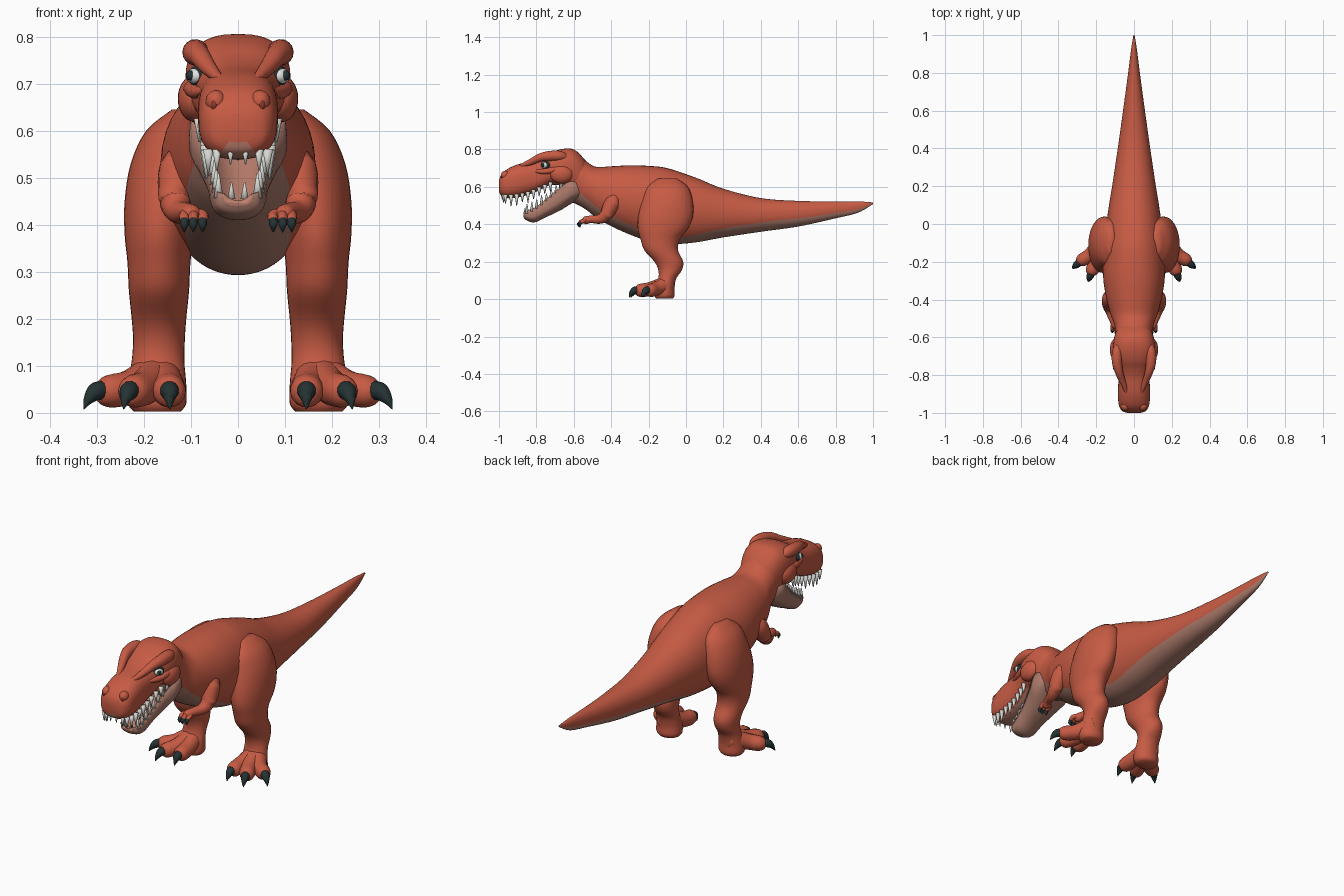
import bpy, bmesh, math
from mathutils import Vector, Matrix

if "Cube" in bpy.data.objects:
    bpy.data.objects.remove(bpy.data.objects["Cube"])


def material(name, rgb):
    m = bpy.data.materials.new(name)
    m.diffuse_color = (*rgb, 1)
    m.use_nodes = True
    m.node_tree.nodes["Principled BSDF"].inputs["Base Color"].default_value = m.diffuse_color
    return m


RED = material("red skin", (0.57, 0.105, 0.058))
TAN = material("tan underside", (0.42, 0.20, 0.15))
MOUTH = material("mouth pink", (0.52, 0.22, 0.16))
TOOTH = material("tooth white", (0.68, 0.68, 0.64))
CLAW = material("claw dark", (0.018, 0.032, 0.033))
WHITE = material("eye white", (0.75, 0.75, 0.72))
DARK_RED = material("dark red", (0.25, 0.04, 0.025))


def finish(name, bm, mats, mirror=False):
    bmesh.ops.recalc_face_normals(bm, faces=bm.faces[:])
    for f in bm.faces:
        f.smooth = True
    me = bpy.data.meshes.new(name)
    bm.to_mesh(me)
    bm.free()
    ob = bpy.data.objects.new(name, me)
    bpy.context.collection.objects.link(ob)
    for m in mats:
        me.materials.append(m)
    if mirror:
        ob.modifiers.new("mirror", 'MIRROR').use_mirror_merge = False
    return ob


def smooth(stations, steps):
    """Catmull-Rom curve through stations of any number of values."""
    p = [stations[0]] + list(stations) + [stations[-1]]
    out = []
    for i in range(1, len(p) - 2):
        for k in range(steps):
            t = k / steps
            out.append([0.5 * (2 * b + (c - a) * t + (2 * a - 5 * b + 4 * c - d) * t * t
                               + (3 * b - a - 3 * c + d) * t ** 3)
                        for a, b, c, d in zip(*p[i - 1:i + 3])])
    return out + [list(stations[-1])]


def skin(name, rings, mats, mirror=False, lower=0):
    """Bridge rings; the first 'lower' strips take the second material."""
    bm = bmesh.new()
    vs = [[bm.verts.new(c) for c in r] for r in rings]
    n = len(vs[0])
    for a, b in zip(vs, vs[1:]):
        for j in range(n):
            f = bm.faces.new((a[j], a[(j + 1) % n], b[(j + 1) % n], b[j]))
            f.material_index = 1 if j < lower else 0
    bm.faces.new(vs[0])
    bm.faces.new(vs[-1])
    return finish(name, bm, mats, mirror)


def lengthwise(name, stations, mats, power, split, n=48, shape=None):
    """Loft along y from (y, top, bottom, half width); split = colour edge on each ring."""
    rings, low = [], n // 3
    for y, top, bot, hw in smooth(stations, 6):
        beta = -math.asin(split(y))
        ring = []
        for j in range(n):
            if j < low:
                t = math.pi + beta + (math.pi - 2 * beta) * j / low
            else:
                t = -beta + (math.pi + 2 * beta) * (j - low) / (n - low)
            c, s = math.cos(t), math.sin(t)
            u = math.copysign(abs(c) ** (2 / power), c)
            v = math.copysign(abs(s) ** (2 / power), s)
            if shape:
                u, v = shape(u, v)
            ring.append((u * hw, y, (top + bot) / 2 + v * (top - bot) / 2))
        rings.append(ring)
    return skin(name, rings, mats, lower=low)


def limb(name, pts, mat, n=16, steps=4):
    """Mirrored round tube along (x, y, z, radius)."""
    sm = smooth(pts, steps)
    rings = []
    for i, p in enumerate(sm):
        d = Vector(sm[min(i + 1, len(sm) - 1)][:3]) - Vector(sm[max(i - 1, 0)][:3])
        d.normalize()
        a = Vector((0.3, 0.2, 1)) if abs(d.z) < 0.8 else Vector((1, 0, 0))
        u = d.cross(a).normalized()
        w = d.cross(u)
        rings.append([Vector(p[:3]) + max(p[3], 0.0005) * (u * math.cos(k * math.tau / n)
                      + w * math.sin(k * math.tau / n)) for k in range(n)])
    return skin(name, rings, [mat], True)


def blob(name, loc, size, mat, rot=0.0):
    bm = bmesh.new()
    bmesh.ops.create_uvsphere(bm, u_segments=24, v_segments=14, radius=1,
                              matrix=Matrix.Translation(loc) @ Matrix.Rotation(rot, 4, 'Z')
                              @ Matrix.Diagonal((*size, 1)))
    return finish(name, bm, [mat], True)


def at(stations, y):
    for a, b in zip(stations, stations[1:]):
        lo, hi = min(a[0], b[0]), max(a[0], b[0])
        if lo <= y <= hi:
            t = (y - a[0]) / (b[0] - a[0])
            return [p + (q - p) * t for p, q in zip(a, b)]


def teeth(name, spots):
    """Cones from (x, y, z, length, radius); negative length points down."""
    bm = bmesh.new()
    for x, y, z, h, r in spots:
        turn = Matrix.Rotation(math.pi if h < 0 else 0, 4, 'X')
        bmesh.ops.create_cone(bm, cap_ends=True, segments=10, radius1=r, radius2=r * 0.15, depth=abs(h),
                              matrix=Matrix.Translation((x, y, z + h / 2)) @ turn)
    return finish(name, bm, [TOOTH], True)


# Body, neck and tail
body = [(1.0, .517, .508, .003), (.92, .522, .462, .016), (.8, .522, .432, .031), (.6, .525, .388, .058),
        (.4, .54, .36, .086), (.2, .59, .33, .116), (.05, .65, .303, .14), (-.1, .70, .293, .158),
        (-.2, .712, .31, .165), (-.3, .715, .345, .162), (-.4, .71, .39, .145), (-.48, .707, .435, .124),
        (-.53, .735, .475, .105), (-.58, .78, .505, .097), (-.64, .79, .53, .09), (-.68, .76, .55, .05)]
lengthwise("body_and_tail", body, [RED, TAN], 2.1,
           lambda y: -.8 + .45 * min(1, max(0, abs(y + .1) - .1) / .5))

# Head with upper jaw
head = [(-1.0, .635, .575, .035), (-.99, .66, .555, .062), (-.96, .692, .54, .08), (-.9, .72, .543, .085),
        (-.82, .737, .565, .083), (-.77, .757, .588, .088), (-.72, .785, .61, .102), (-.66, .803, .605, .112),
        (-.6, .80, .58, .105), (-.55, .755, .57, .085), (-.52, .70, .60, .05)]
lengthwise("head", head, [RED, MOUTH], 2.6, lambda y: -.9)

# Lower jaw, hollow on top
jaw = [(-.87, .468, .44, .03), (-.855, .475, .422, .048), (-.81, .495, .41, .058), (-.75, .54, .437, .066),
       (-.68, .60, .47, .086), (-.63, .635, .50, .104), (-.58, .63, .53, .095), (-.54, .60, .55, .06)]


def trough(u, v):
    return (u, v) if v < 0 else (u, min(1, v * 3) - 1.2 * (1 - u * u))


lengthwise("lower_jaw", jaw, [MOUTH, TAN], 2.2, lambda y: .28, shape=trough)

# Teeth
upper = []
for i in range(9):
    y = -.965 + i * .03
    _, _, bot, hw = at(head, y)
    upper.append((hw * .82, y, bot + .018, -(.062 if i in (1, 2, 4) else .05), .012))
upper += [(.045, -.975, .56, -.045, .01), (.016, -.982, .56, -.032, .008)]
teeth("upper_teeth", upper)
lower = []
for i in range(8):
    y = -.85 + i * .026
    _, top, _, hw = at(jaw, y)
    lower.append((hw * .84, y, top - .02, .052 if i < 4 else .042, .011))
lower += [(.014, -.86, .455, .035, .009)]
teeth("lower_teeth", lower)

# Face details
blob("cheek", (.092, -.665, .668), (.036, .062, .05), RED)
limb("brow_ridge", [(.035, -.90, .705, .008), (.062, -.83, .733, .017), (.08, -.78, .757, .022),
                    (.09, -.73, .765, .027), (.088, -.67, .765, .026), (.075, -.62, .75, .008)], RED)
limb("eye_pouch", [(.07, -.82, .685, .006), (.088, -.765, .682, .014), (.1, -.71, .69, .016),
                   (.1, -.66, .70, .006)], RED, 12)
blob("eye_rim", (.086, -.752, .716), (.028, .017, .022), CLAW, .9)
blob("eye_ball", (.092, -.757, .716), (.021, .016, .016), WHITE, .9)
blob("pupil", (.100, -.764, .717), (.010, .011, .011), CLAW, .9)
blob("nostril_bump", (.047, -.965, .662), (.022, .025, .024), RED)
blob("nostril", (.051, -.985, .656), (.007, .006, .012), DARK_RED)

# Legs: horizontal rings from (z, x, y, half width, half depth)
leg = [(.645, .12, -.10, .02, .05), (.60, .13, -.10, .065, .11), (.53, .145, -.10, .083, .135),
       (.45, .16, -.108, .081, .146), (.38, .167, -.122, .074, .136), (.32, .168, -.138, .067, .105),
       (.26, .168, -.132, .064, .09), (.20, .168, -.092, .058, .077), (.155, .168, -.085, .055, .063),
       (.11, .17, -.10, .056, .048), (.06, .172, -.115, .062, .053), (.02, .172, -.115, .062, .054),
       (.003, .172, -.115, .05, .044)]
skin("leg", [[(x + a * math.cos(k * math.tau / 32), y + b * math.sin(k * math.tau / 32), z)
              for k in range(32)] for z, x, y, a, b in smooth(leg, 4)], [RED], True)

# Toes, knuckles and claws: middle point, tip and claw end
for label, mid, tip, end in (("inner", (.15, -.18), (.146, -.24), (.145, -.295)),
                             ("middle", (.196, -.19), (.221, -.245), (.243, -.305)),
                             ("outer", (.228, -.16), (.272, -.19), (.328, -.235))):
    limb(label + "_toe", [(.17, -.09, .085, .045), (*mid, .055, .037), (*tip, .046, .035),
                          (tip[0] * .65 + end[0] * .35, tip[1] * .65 + end[1] * .35, .043, .023),
                          (tip[0] * .55 + end[0] * .45, tip[1] * .55 + end[1] * .45, .042, .004)], RED)
    limb(label + "_toe_claw", [(tip[0], tip[1], .05, .017),
                               ((tip[0] + end[0]) / 2, (tip[1] + end[1]) / 2, .046, .020),
                               (tip[0] * .2 + end[0] * .8, tip[1] * .2 + end[1] * .8, .03, .012),
                               (*end, .008, .001)], CLAW, 12)

# Arms and fingers
limb("arm", [(.115, -.36, .56, .02), (.125, -.39, .52, .042), (.134, -.425, .455, .035),
             (.127, -.46, .428, .026), (.11, -.51, .427, .02), (.098, -.54, .42, .021), (.095, -.555, .415, .006)], RED)
for i, x in enumerate((.075, .095, .114)):
    y = -.565 + abs(i - 1) * .006
    limb("finger_%d" % (i + 1), [(.1, -.525, .424, .014), (x, y + .018, .421, .011),
                                 (x, y, .411, .010), (x, y - .006, .403, .003)], RED, 10)
    limb("finger_claw_%d" % (i + 1), [(x, y, .411, .009), (x, y - .009, .400, .009),
                                      (x, y - .006, .384, .001)], CLAW, 10)
